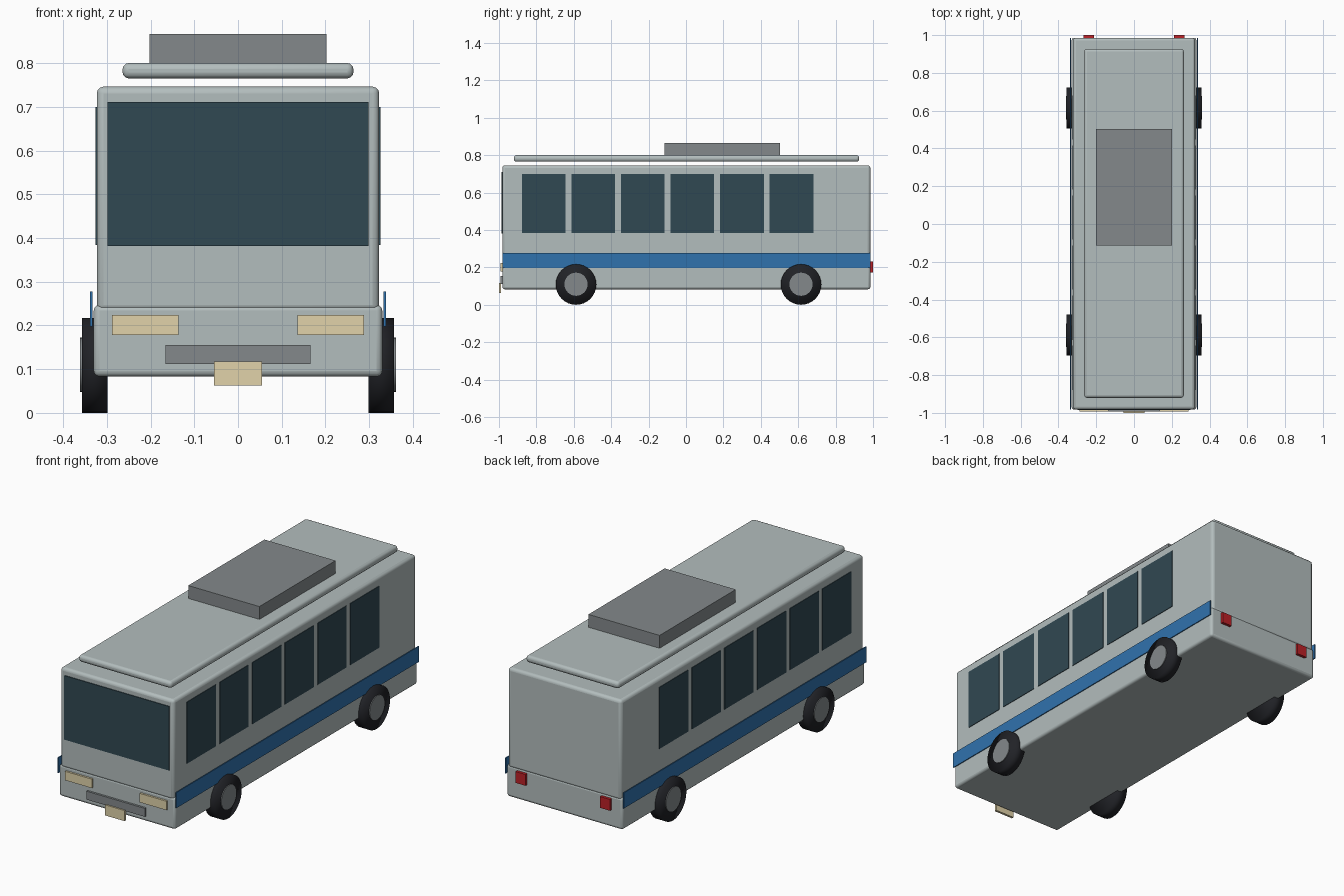
import bpy
from math import pi, radians

if "Cube" in bpy.data.objects:
    bpy.data.objects.remove(bpy.data.objects["Cube"])


def material(name, rgb):
    m = bpy.data.materials.new(name)
    m.diffuse_color = (*rgb, 1)
    m.use_nodes = True
    m.node_tree.nodes["Principled BSDF"].inputs["Base Color"].default_value = m.diffuse_color
    return m


PAINT = material("pale_paint", (0.45, 0.51, 0.51))
GREY = material("mid_grey", (0.23, 0.25, 0.26))
GLASS = material("glass", (0.03, 0.065, 0.085))
BLUE = material("blue", (0.03, 0.17, 0.42))
RUBBER = material("rubber", (0.015, 0.016, 0.02))
CREAM = material("cream", (0.75, 0.65, 0.4))
RED = material("red", (0.5, 0.015, 0.02))


def box(name, x, y, z, mat, bevel=0):
    """Box from (min, max) ranges on each axis, optionally rounded."""
    bpy.ops.mesh.primitive_cube_add(
        size=1, location=[(r[0] + r[1]) / 2 for r in (x, y, z)])
    ob = bpy.context.object
    ob.name = name
    ob.scale = [r[1] - r[0] for r in (x, y, z)]
    bpy.ops.object.transform_apply(location=False, rotation=False, scale=True)
    ob.data.materials.append(mat)
    if bevel:
        mod = ob.modifiers.new("round", 'BEVEL')
        mod.width = bevel
        mod.segments = 3
        bpy.ops.object.shade_smooth_by_angle(angle=radians(40))
    return ob


def disc(name, x0, x1, y, z, radius, mat):
    """Cylinder lying along x."""
    bpy.ops.mesh.primitive_cylinder_add(
        vertices=32, radius=radius, depth=abs(x1 - x0),
        location=((x0 + x1) / 2, y, z), rotation=(0, pi / 2, 0))
    ob = bpy.context.object
    ob.name = name
    ob.data.materials.append(mat)
    return ob


# Body shells, floating roof panel and roof unit
FRONT, BACK = -0.982, 0.986
box("lower_body", (-0.33, 0.33), (FRONT, BACK), (0.083, 0.247), PAINT, 0.013)
box("upper_body", (-0.323, 0.323), (FRONT, BACK), (0.232, 0.746), PAINT, 0.015)
box("roof_panel", (-0.264, 0.264), (-0.92, 0.926), (0.765, 0.80), PAINT, 0.014)
box("roof_air_unit", (-0.202, 0.202), (-0.115, 0.503), (0.798, 0.866), GREY)

# Front details
box("windscreen", (-0.298, 0.298), (-0.986, -0.97), (0.382, 0.711), GLASS)
box("front_grille", (-0.166, 0.166), (-0.993, -0.975), (0.112, 0.155), GREY)
box("front_plate", (-0.055, 0.055), (-1.0, -0.988), (0.063, 0.117), CREAM)

for side, s in (("left", -1), ("right", 1)):
    def span(a, b):
        return tuple(sorted((s * a, s * b)))

    # Lamps
    box(f"{side}_headlight", span(0.136, 0.288), (-0.992, -0.975), (0.178, 0.224), CREAM)
    box(f"{side}_tail_light", span(0.212, 0.268), (0.98, 1.0), (0.173, 0.231), RED)

    # Stripe stands just off the body side
    box(f"{side}_stripe", span(0.333, 0.338), (FRONT, BACK), (0.198, 0.278), BLUE)

    # Row of six side windows
    for i in range(6):
        y = -0.761 + 0.265 * i
        box(f"{side}_window_{i + 1}", span(0.315, 0.326),
            (y - 0.117, y + 0.117), (0.384, 0.70), GLASS)

    # Wheels with hubs
    for end, y in (("front", -0.588), ("rear", 0.615)):
        disc(f"{end}_{side}_tyre", s * 0.298, s * 0.357, y, 0.1085, 0.1085, RUBBER)
        bpy.ops.object.shade_smooth()
        disc(f"{end}_{side}_hub", s * 0.33, s * 0.361, y, 0.11, 0.062, GREY)
        bpy.ops.object.shade_smooth_by_angle(angle=radians(40))
